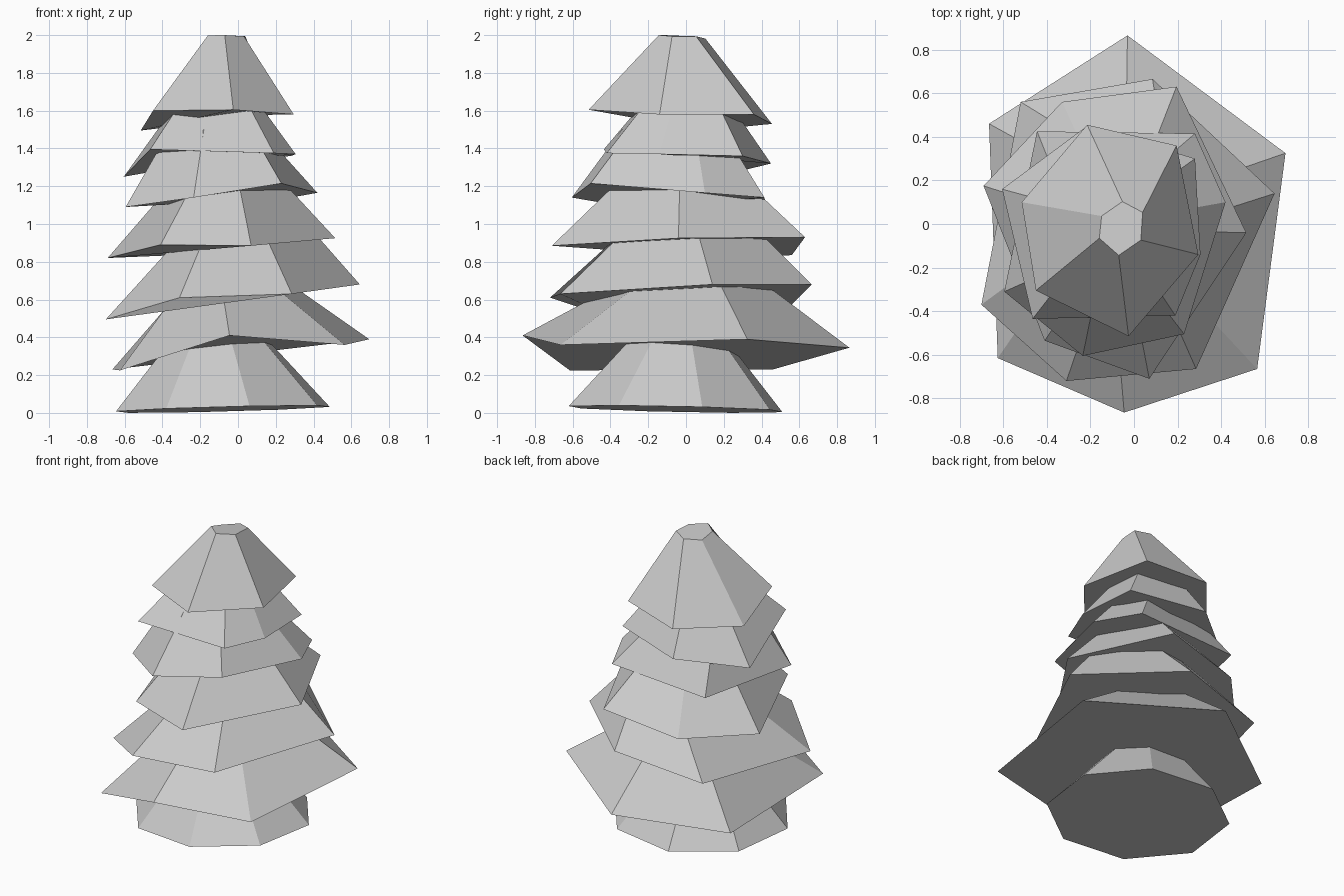
import bpy
import bmesh
from math import cos, sin, radians
from mathutils import Vector, Matrix

cube = bpy.data.objects.get("Cube")
if cube:
    bpy.data.objects.remove(cube, do_unlink=True)


def make_material(name, value):
    material = bpy.data.materials.new(name)
    material.use_nodes = True
    colour = (value, value, value, 1)
    material.diffuse_color = colour
    material.node_tree.nodes["Principled BSDF"].inputs["Base Color"].default_value = colour
    return material


light_grey = make_material("light grey", 0.6)


def skirt(name, rim, top, scale, twist=0):
    """Closed tapering skirt: an uneven rim shrunk and twisted towards its top."""
    rim = [Vector(point) for point in rim]
    centre = sum(rim, Vector()) / len(rim)
    turn = Matrix.Rotation(radians(twist), 3, "Z")
    crown = [Vector(top) + turn @ (point - centre) * scale for point in rim]

    bm = bmesh.new()
    low = [bm.verts.new(point) for point in rim]
    high = [bm.verts.new(point) for point in crown]
    bm.faces.new(low)
    bm.faces.new(high)
    for i in range(len(low)):
        j = (i + 1) % len(low)
        bm.faces.new((low[i], low[j], high[j], high[i]))
    bmesh.ops.recalc_face_normals(bm, faces=bm.faces)

    mesh = bpy.data.meshes.new(name)
    bm.to_mesh(mesh)
    bm.free()
    mesh.materials.append(light_grey)
    obj = bpy.data.objects.new(name, mesh)
    bpy.context.collection.objects.link(obj)
    return obj


# Eight-sided foot with a slightly tilted underside
angles = [radians(14 + 45 * k) for k in range(8)]
foot_rim = [(-.08 + .583 * cos(a), -.055 + .583 * sin(a),
             .02 + .02 * cos(a + radians(40))) for a in angles]
skirt("foot", foot_rim, top=(-.11, -.03, .5), scale=.28)

# Six-sided branch tiers, from the widest up to the tip
skirt("branch_tier_lowest",
      [(-.03, .865, .345), (.695, .325, .39), (.565, -.665, .36),
       (-.045, -.865, .41), (-.625, -.615, .225), (-.665, .46, .23)],
      top=(-.07, .05, .77), scale=.26, twist=-8)

skirt("branch_tier_low",
      [(.645, .14, .68), (.085, .665, .68), (-.52, .56, .575),
       (-.7, -.37, .495), (-.31, -.72, .61), (.285, -.665, .63)],
      top=(.01, .02, 1.03), scale=.4, twist=-13)

skirt("branch_tier_lower_middle",
      [(.515, -.04, .925), (.195, .63, .93), (-.33, .56, .835),
       (-.69, .175, .82), (-.41, -.535, .89), (.07, -.71, .885)],
      top=(-.08, -.01, 1.28), scale=.4)

skirt("branch_tier_upper_middle",
      [(.42, .1, 1.165), (.28, .415, 1.14), (-.445, .425, 1.1),
       (-.595, -.31, 1.09), (-.235, -.605, 1.14), (.23, -.505, 1.215)],
      top=(-.12, -.07, 1.5), scale=.5, twist=6)

skirt("branch_tier_high",
      [(.28, .3, 1.36), (-.215, .45, 1.32), (-.605, .16, 1.25),
       (-.465, -.435, 1.395), (.19, -.42, 1.375), (.305, -.14, 1.37)],
      top=(-.1, .01, 1.72), scale=.37)

skirt("branch_tier_tip",
      [(-.215, .455, 1.53), (.195, .36, 1.58), (.295, -.14, 1.58),
       (-.025, -.515, 1.605), (-.45, -.305, 1.6), (-.515, .1, 1.495)],
      top=(-.06, -.015, 1.99), scale=.25, twist=-15)
